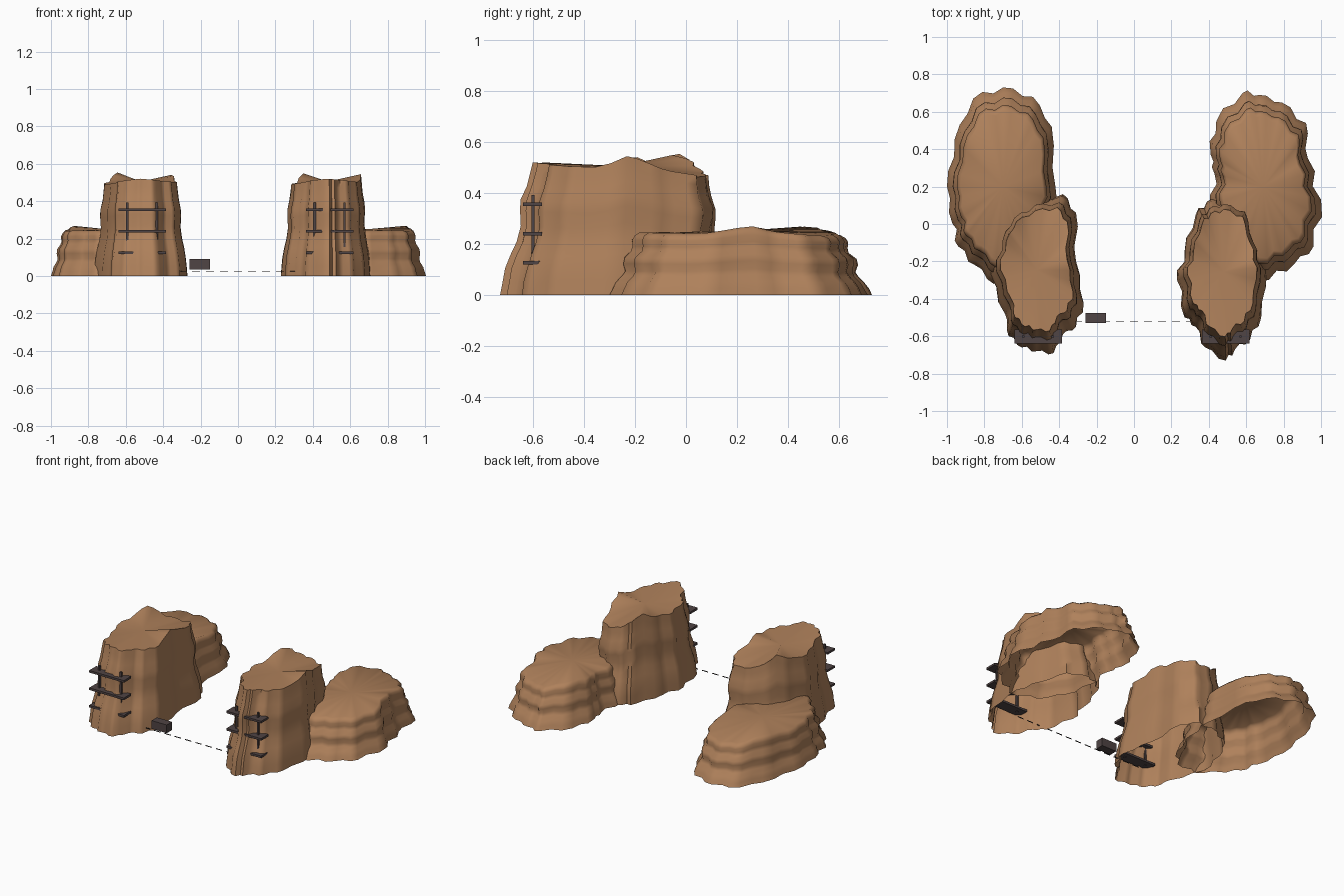
import bpy, bmesh, math, random
from mathutils import Vector

if "Cube" in bpy.data.objects:
    bpy.data.objects.remove(bpy.data.objects["Cube"])

random.seed(7)


def material(name, rgb):
    m = bpy.data.materials.new(name)
    m.diffuse_color = (*rgb, 1)
    m.use_nodes = True
    m.node_tree.nodes["Principled BSDF"].inputs["Base Color"].default_value = m.diffuse_color
    return m


ROCK = material("sandstone brown", (0.43, 0.22, 0.105))
METAL = material("dark grey brown", (0.08, 0.058, 0.058))
DARK = material("near black", (0.02, 0.018, 0.018))


def make_object(name, bm, mat):
    bmesh.ops.recalc_face_normals(bm, faces=bm.faces)
    me = bpy.data.meshes.new(name)
    bm.to_mesh(me)
    bm.free()
    me.materials.append(mat)
    ob = bpy.data.objects.new(name, me)
    bpy.context.collection.objects.link(ob)
    return ob


def box(name, x0, x1, y0, y1, z0, z1, mat):
    bm = bmesh.new()
    bmesh.ops.create_cube(bm, size=1)
    for v in bm.verts:
        v.co = Vector(((x0 + x1) / 2 + v.co.x * (x1 - x0),
                       (y0 + y1) / 2 + v.co.y * (y1 - y0),
                       (z0 + z1) / 2 + v.co.z * (z1 - z0)))
    return make_object(name, bm, mat)


def rim_height(angle, table):
    """Rim height at an angle, interpolated between (degrees, z) stops."""
    d = math.degrees(angle) % 360
    stops = table + [(360, table[0][1])]
    for (a, za), (b, zb) in zip(stops, stops[1:]):
        if a <= d <= b:
            return za + (zb - za) * (d - a) / (b - a)


def rock(name, centre, outline, profile, rim, centre_z, jag, lean):
    """Open-bottomed jagged shell: shrinking rings closed by a fan cap."""
    cx, cy = centre
    pts = sorted(((x - cx, y - cy) for x, y in outline),
                 key=lambda p: math.atan2(p[1], p[0]))
    # subdivide the outline and push alternate points in and out
    ring = []
    for i, a in enumerate(pts):
        b = pts[(i + 1) % len(pts)]
        ring.append(Vector(a))
        for t, sign in ((0.33, -1), (0.67, 1)):
            p = Vector(a).lerp(Vector(b), t)
            ring.append(p + p.normalized() * sign * jag * random.uniform(0.4, 1.1))
    bm = bmesh.new()
    rows = []
    for h, s in profile:
        row = []
        for p in ring:
            z = rim_height(math.atan2(p.y, p.x), rim)
            k = s + random.uniform(-0.006, 0.006) * (h > 0)
            row.append(bm.verts.new((cx + p.x * k, cy + p.y * k + lean * h, z * h)))
        rows.append(row)
    n = len(ring)
    for lo, hi in zip(rows, rows[1:]):
        for i in range(n):
            j = (i + 1) % n
            bm.faces.new((lo[i], lo[j], hi[j], hi[i]))
    tip = bm.verts.new((cx, cy + lean, centre_z))
    for i in range(n):
        bm.faces.new((rows[-1][i], rows[-1][(i + 1) % n], tip))
    ob = make_object(name, bm, ROCK)
    bpy.ops.object.select_all(action='DESELECT')
    ob.select_set(True)
    bpy.context.view_layer.objects.active = ob
    bpy.ops.object.shade_smooth_by_angle(angle=math.radians(62))


# Vertical profiles: (fraction of height, outline scale)
TALL = [(0, 1), (.1, .985), (.2, .965), (.3, .925), (.4, .88), (.52, .85), (.64, .865),
        (.72, .86), (.82, .815), (.92, .79), (1, .775)]
LOW = [(0, 1), (.1, .975), (.2, .95), (.3, .9), (.38, .88), (.5, .895), (.6, .885),
       (.7, .83), (.78, .815), (.88, .825), (.95, .8), (1, .76)]

# Rim heights by direction
TALL_RIM = [(0, .535), (12, .55), (45, .5), (80, .46), (100, .485), (120, .555),
            (142, .505), (180, .49), (225, .495), (270, .52), (300, .505), (335, .5)]
LOW_RIM = [(0, .262), (15, .27), (50, .24), (80, .23), (100, .24), (122, .27),
           (150, .25), (180, .238), (270, .245), (330, .24)]

# Tall front rocks
rock("tall_rock_left", (-.52, -.27),
     [(-.38, .16), (-.31, .06), (-.31, -.2), (-.27, -.42), (-.31, -.55), (-.38, -.59),
      (-.43, -.69), (-.52, -.68), (-.6, -.66), (-.67, -.6), (-.69, -.48), (-.77, -.27),
      (-.73, -.07), (-.66, .06), (-.53, .14)], TALL, TALL_RIM, .505, .014, .025)
rock("tall_rock_right", (.48, -.28),
     [(.48, .15), (.61, .10), (.66, -.08), (.71, -.25), (.68, -.5), (.62, -.62),
      (.54, -.67), (.49, -.73), (.38, -.66), (.33, -.55), (.27, -.5), (.23, -.3),
      (.27, -.15), (.33, .05), (.39, .12)], TALL, TALL_RIM, .505, .014, .025)

# Low terraced rocks behind
rock("low_rock_left", (-.70, .20),
     [(-.42, .2), (-.44, .52), (-.54, .68), (-.70, .73), (-.86, .67), (-.96, .45),
      (-1, .2), (-.97, 0), (-.94, -.12), (-.85, -.22), (-.75, -.32), (-.6, -.31),
      (-.5, -.2), (-.44, 0)], LOW, LOW_RIM, .25, .016, 0)
rock("low_rock_right", (.69, .20),
     [(.58, .7), (.67, .69), (.79, .65), (.92, .54), (.93, .35), (1, .13), (.96, -.12),
      (.86, -.21), (.72, -.3), (.55, -.25), (.45, -.1), (.41, .1), (.43, .27),
      (.41, .37), (.44, .55)], LOW, LOW_RIM, .25, .02, 0)

# Ledges and posts on the front of each tall rock
for side, cx in (("left", -.513), ("right", .49)):
    for i, z in enumerate((.125, .24, .355)):
        box(f"ledge_{side}_{i}", cx - .127, cx + .127, -.64, -.565, z - .007, z + .007, METAL)
    for i, dx in enumerate((-.079, .079)):
        box(f"post_{side}_{i}", cx + dx - .006, cx + dx + .006, -.607, -.595, .115, .392, METAL)

# Small cart and the dashed track running between the rocks
box("cart", -.26, -.15, -.53, -.475, .036, .09, METAL)
for i in range(13):
    x = -.45 + i * .075
    box(f"track_dash_{i}", x - .022, x + .022, -.522, -.518, .023, .027, DARK)
